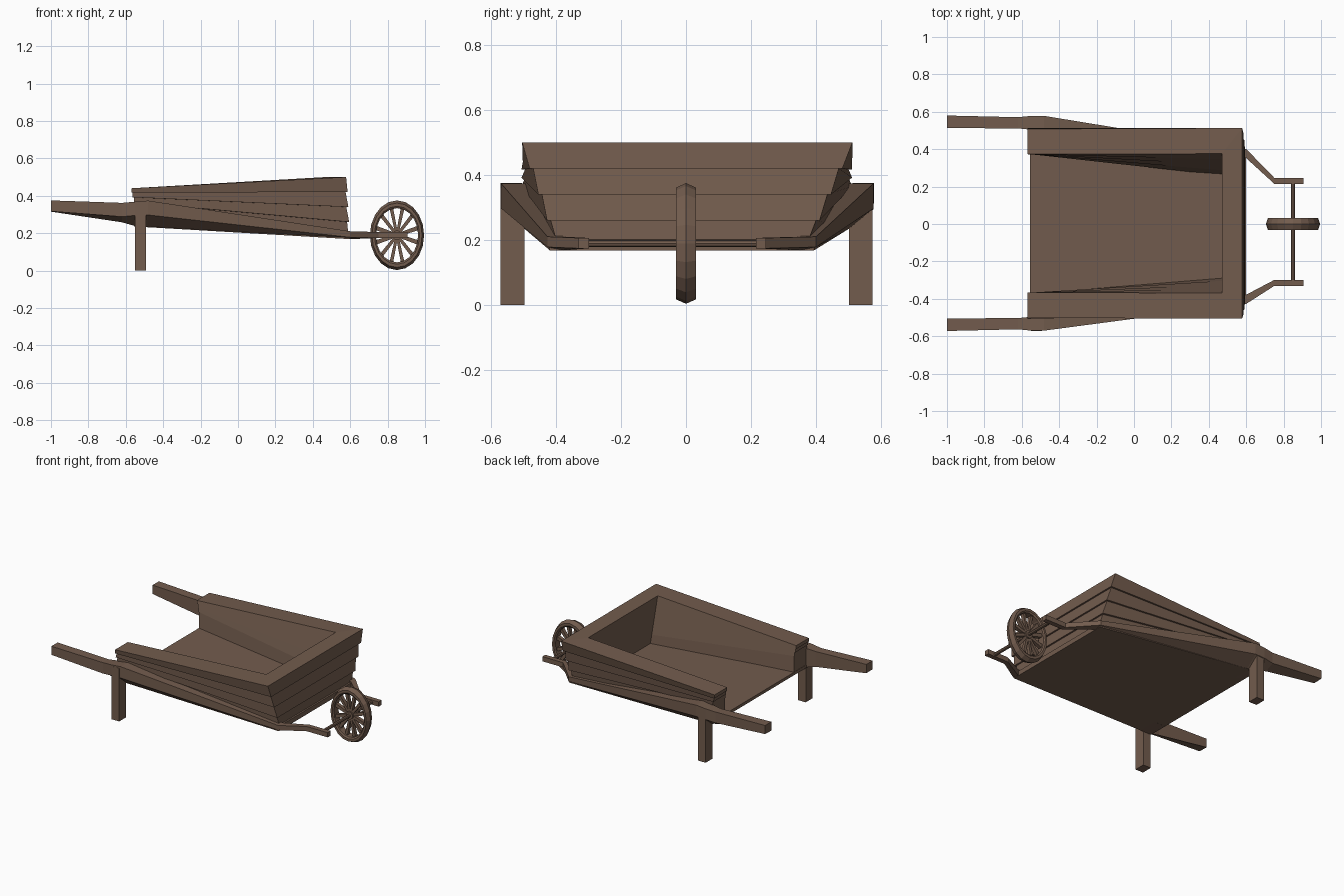
import bpy, bmesh, math
from mathutils import Vector

if "Cube" in bpy.data.objects:
    bpy.data.objects.remove(bpy.data.objects["Cube"])

wood = bpy.data.materials.new("brown wood")
wood.diffuse_color = (0.17, 0.107, 0.075, 1)
wood.use_nodes = True
wood.node_tree.nodes["Principled BSDF"].inputs["Base Color"].default_value = wood.diffuse_color


def finish(name, bm):
    bmesh.ops.recalc_face_normals(bm, faces=bm.faces)
    me = bpy.data.meshes.new(name)
    bm.to_mesh(me)
    bm.free()
    me.materials.append(wood)
    ob = bpy.data.objects.new(name, me)
    bpy.context.collection.objects.link(ob)
    return ob


def skin(name, stations, closed=False):
    """Join equal cross-section loops into a solid."""
    bm = bmesh.new()
    loops = [[bm.verts.new(p) for p in s] for s in stations]
    n = len(loops[0])
    pairs = list(zip(loops, loops[1:]))
    if closed:
        pairs.append((loops[-1], loops[0]))
    else:
        bm.faces.new(loops[0])
        bm.faces.new(loops[-1])
    for a, b in pairs:
        for i in range(n):
            j = (i + 1) % n
            bm.faces.new((a[i], a[j], b[j], b[i]))
    return finish(name, bm)


def box(name, x0, x1, y0, y1, z0, z1):
    return skin(name, [[(x, y0, z0), (x, y1, z0), (x, y1, z1), (x, y0, z1)] for x in (x0, x1)])


# Tray walls: stacked U-shaped planks, fanning out towards the front
z_back = [0.44, 0.417, 0.392, 0.365, 0.235]
z_front = [0.50, 0.42, 0.34, 0.26, 0.185]


def wall_points(zf, zb, lip, x_end):
    t = (0.5 - zf) / 0.315                       # 0 at rim, 1 at floor
    c = 0.004 - 0.016 * t
    out_f, in_f = 0.506 - 0.122 * t, 0.372 - 0.10 * t
    x_out = 0.575 + 0.016 * t + lip
    outer = [(x_end, -0.5 - lip, zb), (x_out, c - out_f - lip, zf),
             (x_out, c + out_f + lip, zf), (x_end, 0.505 + lip, zb)]
    inner = [(x_end, -0.367, zb), (0.47, c - in_f, zf),
             (0.47, c + in_f, zf), (x_end, 0.373, zb)]
    return outer, inner


for k in range(4):
    x_end = (-0.57, -0.563, -0.556, -0.553)[k]
    to, ti = wall_points(z_front[k], z_back[k], 0.003 if k == 0 else -0.004, x_end)
    bo, bi = wall_points(z_front[k + 1], z_back[k + 1], 0.007 if k < 3 else 0, x_end)
    skin(f"tray_plank_{k + 1}", [[to[i], bo[i], bi[i], ti[i]] for i in range(4)])

# Tray floor, sloping down to the front
skin("tray_floor", [
    [(-0.555, -0.50, 0.236), (-0.555, 0.505, 0.236), (-0.555, 0.505, 0.256), (-0.555, -0.50, 0.256)],
    [(0.60, -0.42, 0.168), (0.60, 0.395, 0.168), (0.60, 0.395, 0.20), (0.60, -0.42, 0.20)]])

# Side rails with handles: x, centre shift, inner y, outer y, inner low z, outer low z, top z
rail = [(-1.0, 0.004, 0.509, 0.576, 0.315, 0.317, 0.375),
        (-0.62, 0.004, 0.507, 0.567, 0.258, 0.288, 0.362),
        (-0.55, 0.004, 0.50, 0.574, 0.238, 0.295, 0.368),
        (-0.48, 0.004, 0.495, 0.574, 0.232, 0.297, 0.374),
        (0.60, -0.013, 0.365, 0.414, 0.168, 0.178, 0.21),
        (0.75, -0.042, 0.257, 0.289, 0.174, 0.174, 0.206),
        (0.905, -0.042, 0.257, 0.289, 0.174, 0.174, 0.206)]
for side, s in (("left", 1), ("right", -1)):
    skin(f"{side}_rail", [[(x, c + s * yi, zi), (x, c + s * yo, zo), (x, c + s * yo, zt), (x, c + s * yi, zt)]
                          for x, c, yi, yo, zi, zo, zt in rail])
    # Leg under each handle
    ya, yb = sorted((0.002 + s * 0.50, 0.002 + s * 0.573))
    box(f"{side}_leg", -0.55, -0.492, ya, yb, 0.0, 0.36)

# Wheel: oval rim with a pointed tread
CX, CZ, SX, SEG = 0.85, 0.189, 0.145 / 0.186, 20
profile = [(0.145, -0.024), (0.155, -0.031), (0.172, -0.031), (0.186, 0.0),
           (0.172, 0.031), (0.155, 0.031), (0.145, 0.024)]


def wheel_pt(r, w, y, a):
    """Point at radius r, sideways offset w, on spoke angle a."""
    return (CX + SX * (r * math.cos(a) - w * math.sin(a)), y, CZ + r * math.sin(a) + w * math.cos(a))


skin("wheel_rim", [[wheel_pt(r, 0, y, 2 * math.pi * i / SEG) for r, y in profile]
                   for i in range(SEG)], closed=True)

# Spokes
for i in range(12):
    a = 2 * math.pi * (i + 0.5) / 12
    skin(f"wheel_spoke_{i + 1}", [[wheel_pt(r, w, y, a) for w, y in
                                   ((-h, -0.012), (h, -0.012), (h, 0.012), (-h, 0.012))]
                                  for r, h in ((0.01, 0.009), (0.15, 0.012))])


# Hub and axle
def rod(name, r, y0, y1, n):
    skin(name, [[(CX + r * math.cos(2 * math.pi * i / n), y, CZ + r * math.sin(2 * math.pi * i / n))
                 for i in range(n)] for y in (y0, y1)])


rod("wheel_hub", 0.026, -0.022, 0.022, 12)
rod("axle", 0.011, -0.31, 0.23, 8)
